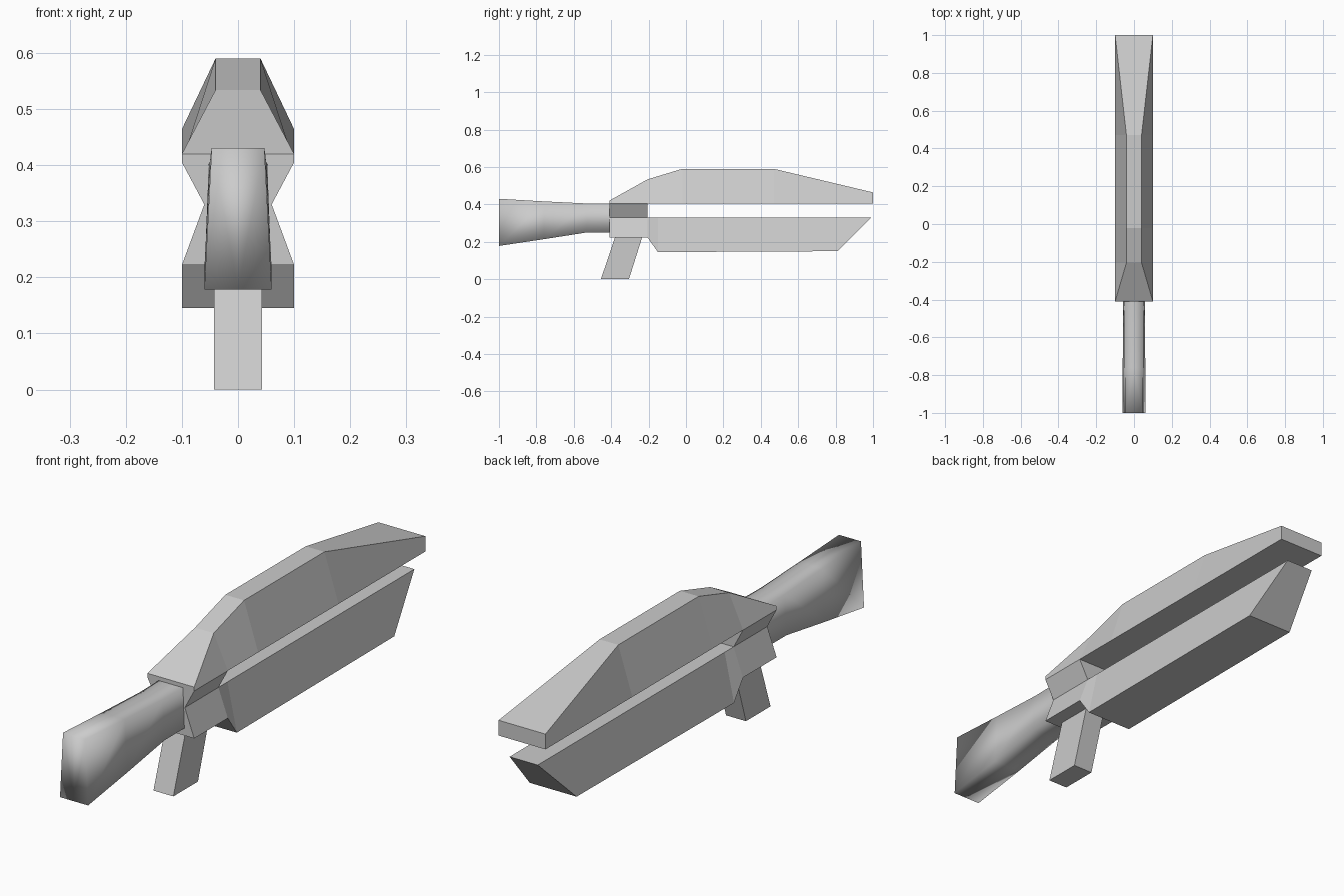
import bpy, bmesh

if "Cube" in bpy.data.objects:
    bpy.data.objects.remove(bpy.data.objects["Cube"])


def half_loft(bm, sections, open_top=(), open_bottom=(), flip=(), caps=(True, True)):
    """Loft the +x half. Section: (y_bottom, z_bottom, half_width_bottom, y_top, z_top, half_width_top)."""
    rings = []
    for yb, zb, wb, yt, zt, wt in sections:
        pts = [(0, yb, zb), (wb, yb, zb), (wt, yt, zt), (0, yt, zt)]
        rings.append([bm.verts.new(p) for p in pts])
    for i, (a, b) in enumerate(zip(rings, rings[1:])):
        for k in range(3):
            if (k == 0 and i in open_bottom) or (k == 2 and i in open_top):
                continue
            quad = [a[k], b[k], b[k + 1], a[k + 1]]
            if i in flip:
                quad = quad[1:] + quad[:1]
            bm.faces.new(quad)
    if caps[0]:
        bm.faces.new(rings[0])
    if caps[1]:
        bm.faces.new(rings[-1][::-1])


def finish(name, bm, smooth=False):
    bmesh.ops.remove_doubles(bm, verts=bm.verts, dist=0.0001)
    for f in bm.faces:
        f.smooth = smooth
    mesh = bpy.data.meshes.new(name)
    bm.to_mesh(mesh)
    bm.free()
    obj = bpy.data.objects.new(name, mesh)
    bpy.context.collection.objects.link(obj)
    mirror = obj.modifiers.new("Mirror", 'MIRROR')
    mirror.use_clip = True
    return obj


def flat(y, zb, wb, zt, wt):
    return (y, zb, wb, y, zt, wt)


# Body: upper cover, pinched waist and lower housing in one shell
bm = bmesh.new()
half_loft(bm, [flat(-0.41, 0.405, 0.1, 0.42, 0.1),
               flat(-0.205, 0.405, 0.1, 0.534, 0.04),
               flat(-0.02, 0.405, 0.1, 0.59, 0.04),
               flat(0.47, 0.405, 0.1, 0.59, 0.04),
               flat(1.0, 0.405, 0.1, 0.464, 0.1)],
          open_bottom=(0,), flip=(0, 1))
half_loft(bm, [flat(-0.41, 0.33, 0.06, 0.405, 0.1),
               flat(-0.205, 0.33, 0.06, 0.405, 0.1)],
          open_top=(0,), open_bottom=(0,))
half_loft(bm, [flat(-0.41, 0.222, 0.1, 0.33, 0.06),
               flat(-0.205, 0.222, 0.1, 0.33, 0.06),
               flat(-0.15, 0.145, 0.1, 0.33, 0.06),
               (0.81, 0.15, 0.1, 0.99, 0.33, 0.06)],
          open_top=(0,))
finish("body", bm)

# Shoulder stock, smooth shaded and flaring to the rear
bm = bmesh.new()
half_loft(bm, [flat(-1.0, 0.178, 0.06, 0.43, 0.047),
               flat(-0.76, 0.214, 0.06, 0.416, 0.049),
               flat(-0.53, 0.25, 0.058, 0.405, 0.05),
               flat(-0.41, 0.25, 0.058, 0.405, 0.052)],
          caps=(True, False))
finish("stock", bm, smooth=True)

# Slanted hand grip
bm = bmesh.new()
half_loft(bm, [(-0.455, 0.0, 0.0425, -0.38, 0.222, 0.0425),
               (-0.305, 0.0, 0.0425, -0.235, 0.222, 0.0425)],
          open_top=(0,))
finish("grip", bm)
